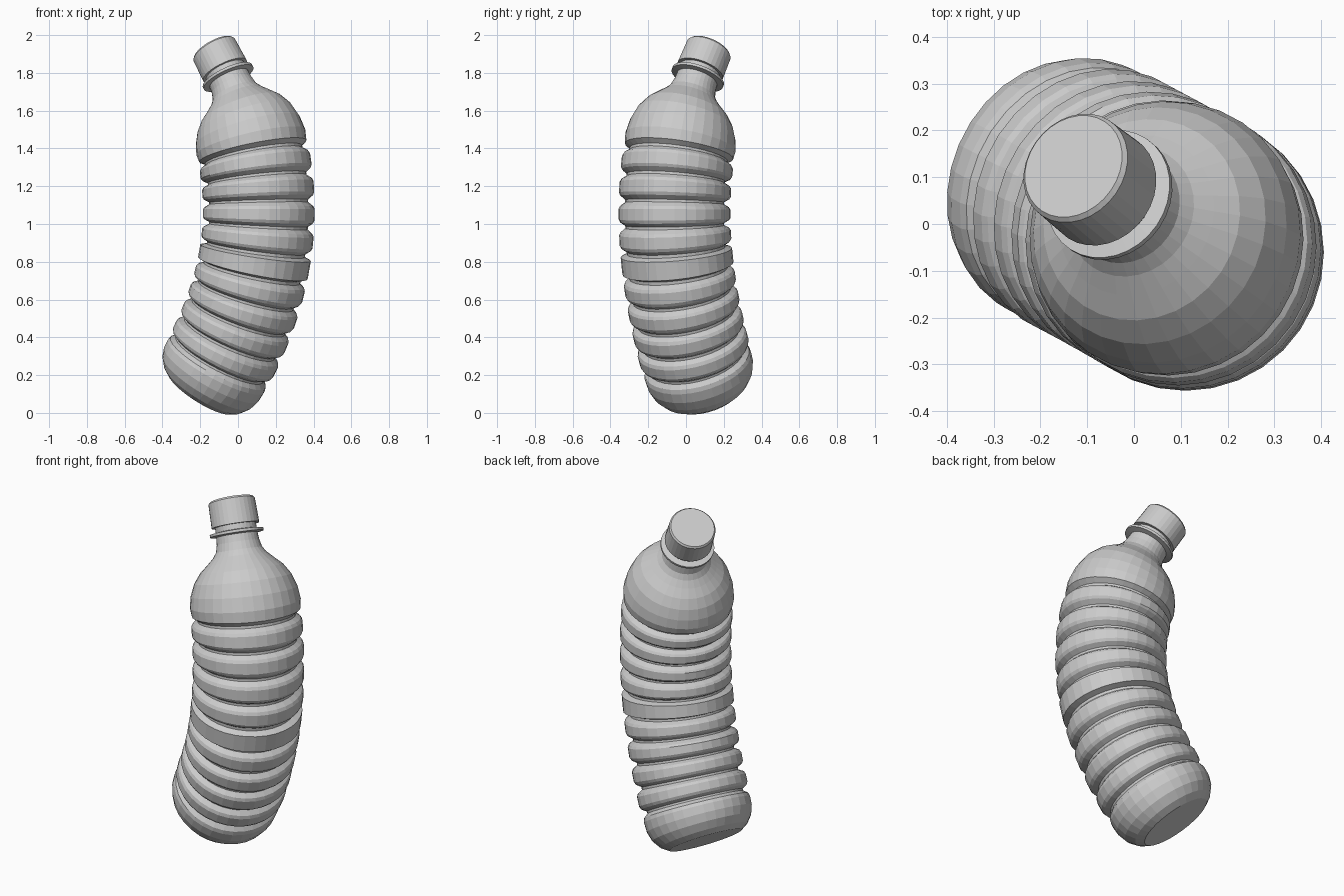
import bpy, bmesh, math
from mathutils import Vector

cube = bpy.data.objects.get("Cube")
if cube:
    bpy.data.objects.remove(cube)

SIDES = 32

# One plain grey plastic
grey = bpy.data.materials.new("grey plastic")
grey.use_nodes = True
grey.diffuse_color = (0.6, 0.6, 0.6, 1)
grey.node_tree.nodes["Principled BSDF"].inputs["Base Color"].default_value = (0.6, 0.6, 0.6, 1)


# Curved centre line of the bottle, bending in x and y with height
def newton(z, c):
    a, b, d = z - 0.26, z - 1.0, z - 1.4
    return c[0] + a * (c[1] + b * (c[2] + d * c[3]))


def axis(z):
    return Vector((newton(z, (-0.11, 0.295, -0.331, 0.001)),
                   newton(z, (0.06, -0.162, 0.197, 0.035)), z))


def along(length):
    """Point and direction at a distance along the centre line."""
    p, step, done, z = axis(0.108), 0.002, 0.0, 0.108
    while done < length:
        z += step
        q = axis(z)
        done += (q - p).length
        p = q
    return p, (axis(z + 0.01) - axis(z - 0.01)).normalized()


def sweep(name, profile):
    """Capped rings of (distance, radius) set square to the centre line."""
    bm = bmesh.new()
    rings = []
    for dist, r in profile:
        p, t = along(dist)
        turn = Vector((0, 0, 1)).rotation_difference(t)
        angles = [math.tau * i / SIDES for i in range(SIDES)]
        rings.append([bm.verts.new(p + turn @ Vector((r * math.cos(a), r * math.sin(a), 0)))
                      for a in angles])
    for low, high in zip(rings, rings[1:]):
        for i in range(SIDES):
            j = (i + 1) % SIDES
            bm.faces.new((low[i], low[j], high[j], high[i]))
    bm.faces.new(rings[0][::-1])
    bm.faces.new(rings[-1])
    mesh = bpy.data.meshes.new(name)
    bm.to_mesh(mesh)
    bm.free()
    mesh.materials.append(grey)
    obj = bpy.data.objects.new(name, mesh)
    bpy.context.collection.objects.link(obj)
    return obj


# Rounded base
profile = [(0, 0.2), (0.025, 0.24), (0.07, 0.273), (0.12, 0.289),
           (0.17, 0.291), (0.19, 0.285), (0.208, 0.262)]

# Nine ribs, the middle one a plain flat band
for k in range(9):
    c = 0.277 + 0.1245 * k
    if k == 4:
        rib = [(-0.054, 0.262), (-0.041, 0.296), (0.041, 0.296), (0.054, 0.262)]
    else:
        rib = [(-0.056, 0.262), (-0.039, 0.288), (-0.025, 0.296),
               (0.025, 0.296), (0.039, 0.288), (0.056, 0.262)]
    profile += [(c + d, r) for d, r in rib]

# Domed shoulder, neck and support ring
profile += [(1.341, 0.262), (1.36, 0.29), (1.41, 0.296), (1.475, 0.285), (1.54, 0.26),
            (1.595, 0.222), (1.635, 0.178), (1.665, 0.145), (1.695, 0.124), (1.735, 0.114),
            (1.774, 0.111), (1.778, 0.144), (1.793, 0.144), (1.797, 0.11), (1.87, 0.11)]
sweep("bottle", profile)

# Screw cap
sweep("cap", [(1.825, 0.11), (1.825, 0.128), (1.955, 0.125), (1.966, 0.117)])
